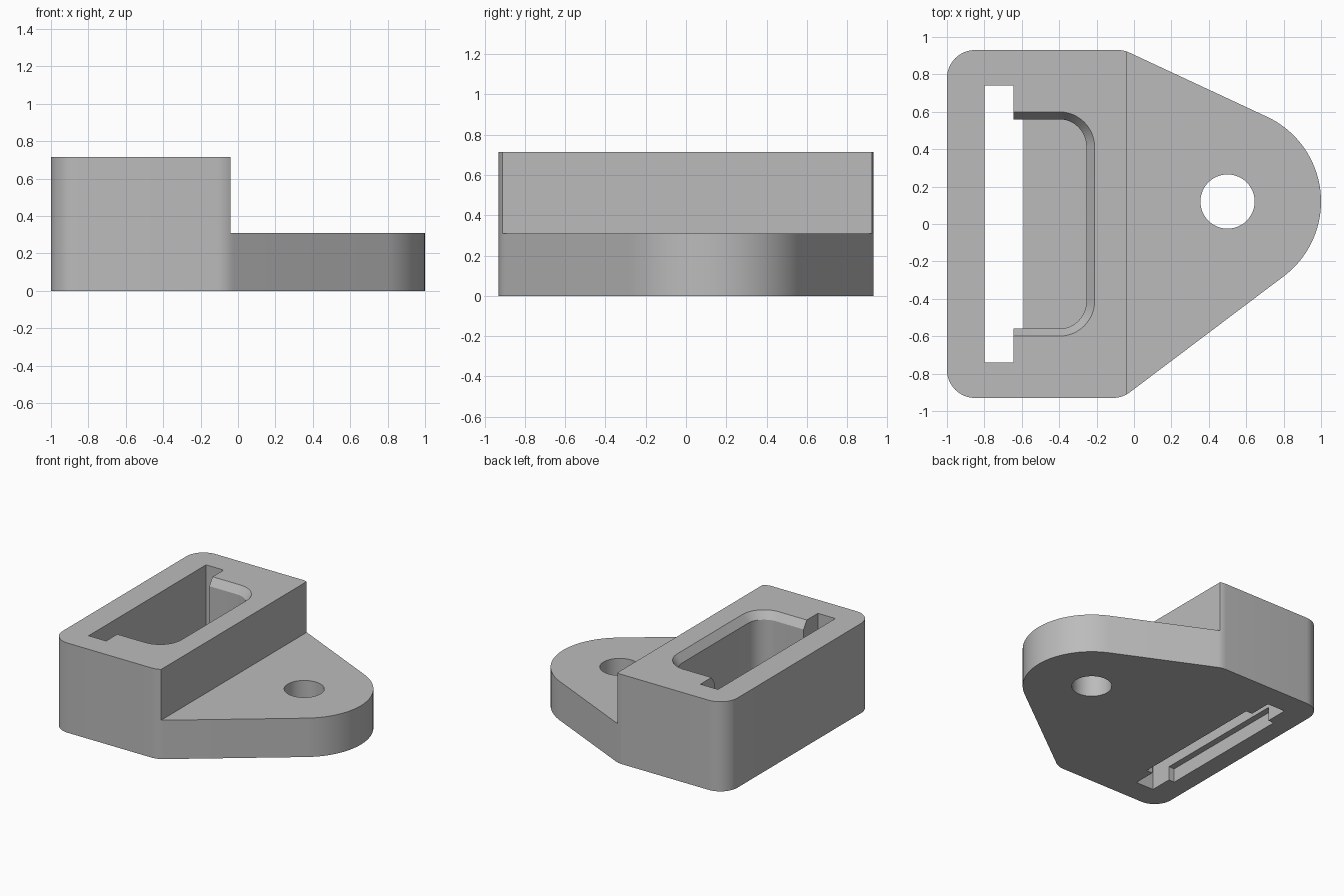
import bpy, bmesh, math
from math import radians, cos, sin, tan

if "Cube" in bpy.data.objects:
    bpy.data.objects.remove(bpy.data.objects["Cube"])

gray = bpy.data.materials.new("matte gray")
gray.diffuse_color = (0.5, 0.5, 0.5, 1)
gray.use_nodes = True
gray.node_tree.nodes["Principled BSDF"].inputs["Base Color"].default_value = gray.diffuse_color


def arc(cx, cy, r, a0, a1, n):
    """Points along an arc, angles in degrees."""
    return [(cx + r * cos(radians(a0 + (a1 - a0) * i / n)),
             cy + r * sin(radians(a0 + (a1 - a0) * i / n))) for i in range(n + 1)]


def loft(name, bottom, top, z0, z1):
    """Closed solid between two counter-clockwise loops of equal length."""
    bm = bmesh.new()
    lo = [bm.verts.new((x, y, z0)) for x, y in bottom]
    hi = [bm.verts.new((x, y, z1)) for x, y in top]
    n = len(lo)
    bm.faces.new(lo[::-1])
    bm.faces.new(hi)
    for i in range(n):
        j = (i + 1) % n
        bm.faces.new((lo[i], lo[j], hi[j], hi[i]))
    mesh = bpy.data.meshes.new(name)
    bm.to_mesh(mesh)
    bm.free()
    mesh.materials.append(gray)
    ob = bpy.data.objects.new(name, mesh)
    bpy.context.collection.objects.link(ob)
    return ob


def box(name, x0, x1, y0, y1, z0, z1):
    loop = [(x0, y0), (x1, y0), (x1, y1), (x0, y1)]
    return loft(name, loop, loop, z0, z1)


def pocket_loop(x1, y, r):
    """Pocket outline: square on the slot side, rounded on the other."""
    return ([(-0.72, -y)] + arc(x1 - r, -y + r, r, -90, 0, 12)
            + arc(x1 - r, y - r, r, 0, 90, 12) + [(-0.72, y)])


def cut(body, tool):
    mod = body.modifiers.new("cut", 'BOOLEAN')
    mod.operation, mod.solver, mod.object = 'DIFFERENCE', 'EXACT', tool
    bpy.context.view_layer.objects.active = body
    bpy.ops.object.modifier_apply(modifier=mod.name)
    bpy.data.objects.remove(tool)


# Bracket outline: rounded block end, tapering to a round lug
W, R = 0.93, 0.15
LX, LY, LR = 0.5, 0.12, 0.5
A_TOP, A_BOT = 65, -53


def taper_corner(angle, side):
    """x of the rounded corner's centre, where the tapered edge meets the side."""
    a = radians(angle)
    x = (LR + LX * cos(a) - (side * W - LY) * sin(a)) / cos(a)
    return x - R * tan((math.pi / 2 - abs(a)) / 2)


xt, xb = taper_corner(A_TOP, 1), taper_corner(A_BOT, -1)
outline = (arc(-1 + R, -W + R, R, 180, 270, 12)
           + arc(xb, -W + R, R, -90, A_BOT, 6)
           + arc(LX, LY, LR, A_BOT, A_TOP, 36)
           + arc(xt, W - R, R, A_TOP, 90, 6)
           + arc(-1 + R, W - R, R, 90, 180, 12))
body = loft("bracket_body", outline, outline, 0, 0.715)

# Step down to the lug plate
cut(body, box("step_cutter", -0.04, 1.5, -1.5, 1.5, 0.31, 1))

# Screw hole in the lug
hole = arc(LX, LY, 0.145, 0, 352.5, 47)
cut(body, loft("hole_cutter", hole, hole, -0.1, 0.5))

# Long slot through the block
cut(body, box("slot_cutter", -0.8, -0.645, -0.74, 0.74, -0.1, 1))

# Rounded pocket with a chamfered rim
inner, outer = pocket_loop(-0.255, 0.56, 0.145), pocket_loop(-0.21, 0.6, 0.19)
cut(body, loft("pocket_cutter", inner, inner, 0.08, 1))
cut(body, loft("rim_cutter", inner, outer, 0.655, 0.7151))

# Shallow recess widening the slot underneath
cut(body, box("recess_cutter", -0.85, -0.59, -0.56, 0.56, -0.1, 0.11))

# Smooth the round walls, keep the edges crisp
bpy.ops.object.select_all(action='DESELECT')
body.select_set(True)
bpy.context.view_layer.objects.active = body
bpy.ops.object.shade_smooth_by_angle(angle=radians(25))
